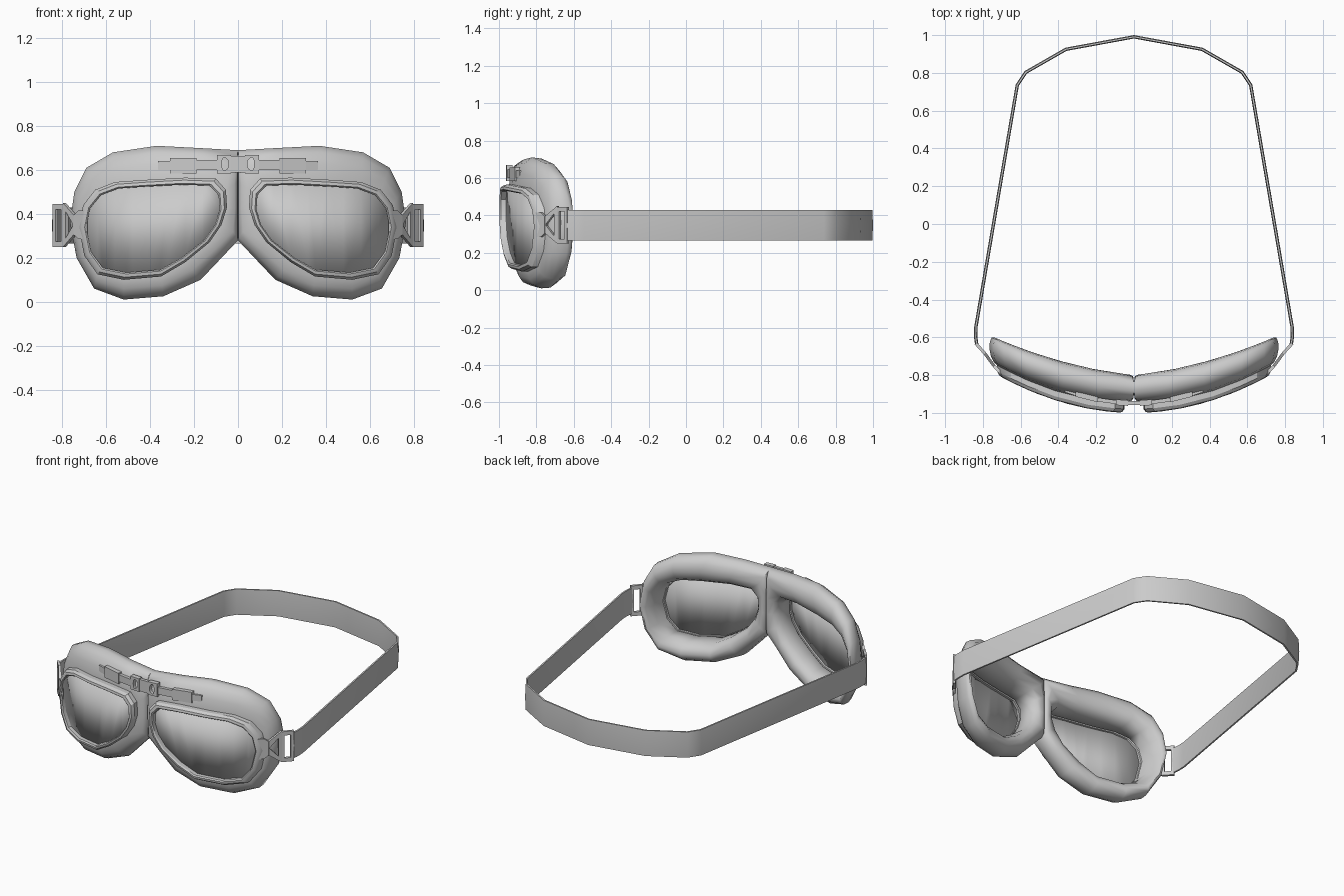
import bpy, bmesh, math
from mathutils import Vector

if "Cube" in bpy.data.objects:
    bpy.data.objects.remove(bpy.data.objects["Cube"], do_unlink=True)

grey = bpy.data.materials.new("plain_grey")
grey.use_nodes = True
grey.diffuse_color = (0.6, 0.6, 0.6, 1)
grey.node_tree.nodes["Principled BSDF"].inputs["Base Color"].default_value = (0.6, 0.6, 0.6, 1)


def finish(name, bm, angle=35, mirror=True):
    """Turn a bmesh into a shaded object, mirrored across x."""
    bmesh.ops.recalc_face_normals(bm, faces=bm.faces)
    mesh = bpy.data.meshes.new(name)
    bm.to_mesh(mesh)
    bm.free()
    mesh.materials.append(grey)
    for p in mesh.polygons:
        p.use_smooth = True
    mesh.set_sharp_from_angle(angle=math.radians(angle))
    obj = bpy.data.objects.new(name, mesh)
    bpy.context.collection.objects.link(obj)
    if mirror:
        obj.modifiers.new("Mirror", 'MIRROR').merge_threshold = 0.002
    return obj


def loft(bm, rings, closed=False, cap_start=False):
    """Bridge rings of equal point count with quads."""
    vs = [[bm.verts.new(p) for p in r] for r in rings]
    pairs = list(zip(vs, vs[1:])) + ([(vs[-1], vs[0])] if closed else [])
    for a, b in pairs:
        for i in range(len(a)):
            j = (i + 1) % len(a)
            bm.faces.new((a[i], a[j], b[j], b[i]))
    if cap_start:
        bm.faces.new(vs[0])


def holed_plate(bm, outer, inner, place):
    """Solid plate with a hole; place(u, z, side) gives the 3D point."""
    loft(bm, [[place(u, z, s) for u, z in o]
              for o, s in ((outer, -1), (outer, 1), (inner, 1), (inner, -1))], closed=True)


# Eye rim outline and matching outer padding outline, one eye
rim_line = [(.10, .56), (.24, .565), (.42, .555), (.56, .545), (.65, .51), (.705, .44),
            (.725, .34), (.70, .21), (.64, .125), (.52, .10), (.35, .115), (.24, .18),
            (.13, .27), (.075, .35), (.05, .43), (.055, .51)]
pad_line = [(0, .69), (.18, .70), (.37, .71), (.57, .68), (.69, .61), (.745, .50),
            (.765, .36), (.735, .20), (.655, .06), (.52, .01), (.34, .025), (.17, .10),
            (.075, .20), (0, .28), (0, .42), (0, .56)]


def front(x):
    return -1 + .385 * x * x


def back(x):
    return -.80 + .1 * x + .23 * x * x


def scaled(k):
    """Rim outline shrunk toward the eye centre."""
    return [(.39 + (x - .39) * k, .335 + (z - .335) * (1.4 * k - .4)) for x, z in rim_line]


# Padded body: a soft tube round each eye, joined at the nose
def pad_ring(f, t):
    pts = []
    for (rx, rz), (ox, oz) in zip(scaled(1 + min(f, 0)), pad_line):
        g = max(f, 0)
        x = rx * (1 - g) ** 2 if ox == 0 else rx + (ox - rx) * g
        z = rz + (oz - rz) * g
        y0 = front(x) + .05
        pts.append((x, y0 + (back(x) - y0) * t, z))
    return pts


bm = bmesh.new()
loft(bm, [pad_ring(f, t) for f, t in (
    (-.05, 0), (0, 0), (.45, .06), (.8, .2), (1, .45), (.96, .75), (.7, .95),
    (.35, 1), (0, .9), (-.08, .65), (-.1, .1))], closed=True)
finish("padded_body", bm, 60)

# Lens rims
bm = bmesh.new()
loft(bm, [[(x, front(x) + d, z) for x, z in scaled(k)] for k, d in (
    (1, .06), (1, .02), (.965, .003), (.92, 0), (.9, .008), (.9, .055))], closed=True)
finish("lens_rims", bm, 30)

# Curved lenses, sliced so that they follow the rim
bm = bmesh.new()
bm.faces.new([bm.verts.new((x, 0, z)) for x, z in scaled(.905)])
for i in range(1, 10):
    bmesh.ops.bisect_plane(bm, geom=bm.verts[:] + bm.edges[:] + bm.faces[:],
                           plane_co=(.08 * i, 0, 0), plane_no=(1, 0, 0))
for v in bm.verts:
    v.co.y = front(v.co.x) + .035
lens = finish("lenses", bm)
lens.modifiers.new("Thickness", 'SOLIDIFY').thickness = .006


# Bridge clip: stepped plates that follow the brow
def brow(x, z, side, half=.012):
    return (x, -.948 + .5 * x * x + side * half, z)


bm = bmesh.new()
for x0, x1, z0, z1, half in ((.09, .19, .60, .645, .01), (.19, .31, .585, .655, .014),
                             (.31, .365, .60, .64, .009)):
    ring = [(x0, z0), (x0, z1), (x1, z1), (x1, z0)]
    loft(bm, [[brow(x, z, s, half) for x, z in ring] for s in (-1, 1)], cap_start=True)
finish("bridge_straps", bm)

# Bridge buckle halves, each with a rounded hole
bm = bmesh.new()
outer, inner = [], []
for i in range(16):
    a = math.tau * i / 16
    c, s = math.cos(a), math.sin(a)
    m = max(abs(c), abs(s))
    outer.append((.064 + .032 * c / m, .627 + .042 * s / m))
    inner.append((.064 + (.022 * c if c < 0 else .01 * c), .627 + .03 * s))
holed_plate(bm, outer, inner, lambda u, z, s: brow(u, z, s, .015))
finish("bridge_buckles", bm)
bm = bmesh.new()
bmesh.ops.create_cube(bm, size=1)
for v in bm.verts:
    v.co = (v.co.x * .07, -.948 + v.co.y * .02, .627 + v.co.z * .075)
finish("bridge_centre", bm, mirror=False)


# Side brackets: neck, triangle link and slotted strap loop
def along(a, b):
    a, b = Vector(a), Vector(b)
    n = Vector((b.y - a.y, a.x - b.x)).normalized() * .008

    def place(u, z, side):
        p = a.lerp(b, u) + n * side
        return (p.x, p.y, z)
    return place


neck, hinge, joint, tip = (.69, -.805), (.742, -.75), (.79, -.685), (.838, -.632)
bm = bmesh.new()
place = along(neck, hinge)
shape = [(0, .285), (0, .415), (.6, .415), (1, .395), (1, .305), (.6, .285)]
loft(bm, [[place(u, z, s) for u, z in shape] for s in (-1, 1)], cap_start=True)
bm.faces.new([bm.verts.new(place(u, z, 1)) for u, z in shape])
holed_plate(bm, [(0, .305), (1, .25), (1, .45), (0, .395)],
            [(.1, .345), (.75, .29), (.75, .41), (.1, .355)], along(hinge, joint))
holed_plate(bm, [(0, .25), (1, .25), (1, .445), (0, .445)],
            [(.2, .275), (.75, .275), (.75, .42), (.2, .42)], along(joint, tip))
finish("side_brackets", bm)

# Head strap: a thin, slightly bulged band swept round the back
path = [Vector(p) for p in ((.832, -.64), (.838, -.60), (.837, -.545), (.618, .735),
                            (.573, .803), (.36, .925), (0, .991))]
section = [(-.005, .265), (-.009, .347), (-.005, .43), (.005, .43), (.009, .347), (.005, .265)]
rings = []
for i, p in enumerate(path):
    d_in = (p - path[max(i - 1, 0)]).normalized()
    d_out = (path[min(i + 1, len(path) - 1)] - p).normalized()
    d = (d_in + d_out).normalized()
    if i == len(path) - 1:
        d = Vector((-1, 0))
    rings.append([(p.x + d.y * o, p.y - d.x * o, z) for o, z in section])
bm = bmesh.new()
loft(bm, rings, cap_start=True)
finish("head_strap", bm, 50)
